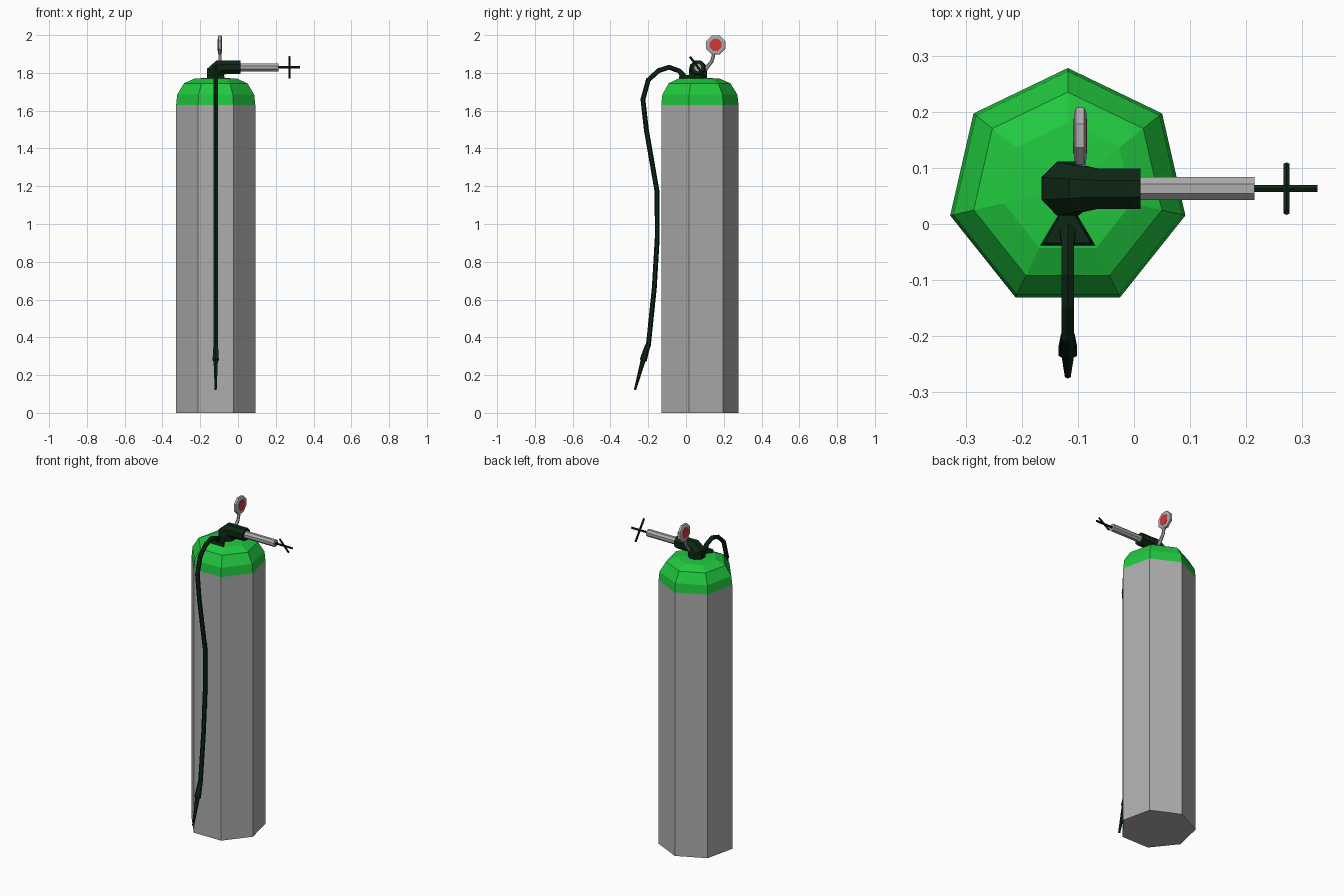
import bpy
from math import sin, cos, pi
from mathutils import Vector

if "Cube" in bpy.data.objects:
    bpy.data.objects.remove(bpy.data.objects["Cube"])


def material(name, rgb):
    m = bpy.data.materials.new(name)
    m.use_nodes = True
    m.diffuse_color = (*rgb, 1)
    m.node_tree.nodes["Principled BSDF"].inputs["Base Color"].default_value = (*rgb, 1)
    return m


steel = material("steel grey", (0.42, 0.42, 0.42))
green = material("bright green", (0.015, 0.58, 0.05))
dark = material("dark green rubber", (0.004, 0.02, 0.007))
red = material("gauge red", (0.65, 0.04, 0.04))

X = Vector((1, 0, 0))
Y = Vector((0, 1, 0))
CX, CY = -0.118, 0.063  # tank axis


def sweep(name, points, radii, side, sides, mat, start=0.0):
    """Closed tube along a planar path; side is the normal of the path plane."""
    pts = [Vector(p) for p in points]
    verts, faces = [], []
    for i, p in enumerate(pts):
        before = (p - pts[i - 1]).normalized() if i > 0 else None
        after = (pts[i + 1] - p).normalized() if i < len(pts) - 1 else None
        tangent = ((before or after) + (after or before)).normalized()
        other = tangent.cross(side).normalized()
        for k in range(sides):
            a = start + 2 * pi * k / sides
            verts.append(p + radii[i] * (cos(a) * other + sin(a) * side))
    for i in range(len(pts) - 1):
        for k in range(sides):
            n = (k + 1) % sides
            a, b = i * sides, (i + 1) * sides
            faces.append((a + k, a + n, b + n, b + k))
    faces.append(tuple(reversed(range(sides))))
    faces.append(tuple(range(len(verts) - sides, len(verts))))
    mesh = bpy.data.meshes.new(name)
    mesh.from_pydata(verts, [], faces)
    mesh.materials.append(mat)
    obj = bpy.data.objects.new(name, mesh)
    bpy.context.collection.objects.link(obj)
    return obj


# Seven-sided tank and domed shoulder
sweep("tank_body", [(CX, CY, 0), (CX, CY, 1.63)], [0.215, 0.215], X, 7, steel)
shoulder = [(0.215, 1.63), (0.209, 1.685), (0.172, 1.745), (0.117, 1.769), (0.03, 1.775)]
sweep("tank_shoulder", [(CX, CY, z) for r, z in shoulder], [r for r, z in shoulder], X, 7, green)

# Valve elbow turning towards +x
elbow = [(CX, 1.755), (CX, 1.805), (-0.098, 1.827), (-0.065, 1.829), (0.012, 1.829)]
sweep("valve_elbow", [(x, CY, z) for x, z in elbow],
      [0.052, 0.052, 0.045, 0.039, 0.039], Y, 8, dark, pi / 8)

# Outlet rod, spindle and slanted handle bar
sweep("outlet_rod", [(0.005, CY, 1.829), (0.215, CY, 1.829)], [0.022, 0.022], Y, 8, steel, pi / 8)
sweep("spindle", [(0.21, CY, 1.829), (0.327, CY, 1.829)], [0.007, 0.007], Y, 6, dark)
sweep("handle_bar", [(0.272, 0.021, 1.886), (0.272, 0.105, 1.773)], [0.006, 0.006], X, 6, dark)

# Gauge stem and dial with a red face on each side
GX, GY, GZ = -0.096, 0.157, 1.948
sweep("gauge_stem", [(GX, 0.08, 1.80), (GX, 0.105, 1.822), (GX, 0.137, 1.862), (GX, 0.15, 1.91)],
      [0.013, 0.011, 0.009, 0.009], X, 6, steel)
sweep("gauge_case", [(GX + d, GY, GZ) for d in (-0.011, -0.007, 0.007, 0.011)],
      [0.045, 0.055, 0.055, 0.045], Y, 8, steel, pi / 8)
for label, s in (("left", 1), ("right", -1)):
    sweep("gauge_face_" + label, [(GX + s * 0.009, GY, GZ), (GX + s * 0.0125, GY, GZ)],
          [0.034, 0.034], Y, 8, red, pi / 8)

# Triangular hose mount
sweep("hose_mount", [(CX, -0.01, 1.76), (CX, -0.01, 1.79)], [0.06, 0.048], X, 3, dark)

# Hose arching over the shoulder and hanging down the front
hose = [(0.0, 1.765), (-0.035, 1.81), (-0.09, 1.83), (-0.145, 1.812), (-0.2, 1.762),
        (-0.228, 1.66), (-0.21, 1.5), (-0.153, 1.17), (-0.152, 0.93), (-0.168, 0.66), (-0.2, 0.35)]
sweep("hose", [(CX, y, z) for y, z in hose], [0.018] + [0.013] * (len(hose) - 1), X, 6, dark)

# Collar and tapered nozzle at the hose end
nozzle = [(-0.202, 0.36), (-0.226, 0.28), (-0.228, 0.275), (-0.27, 0.122)]
sweep("nozzle", [(CX, y, z) for y, z in nozzle], [0.014, 0.019, 0.013, 0.006], X, 6, dark)
